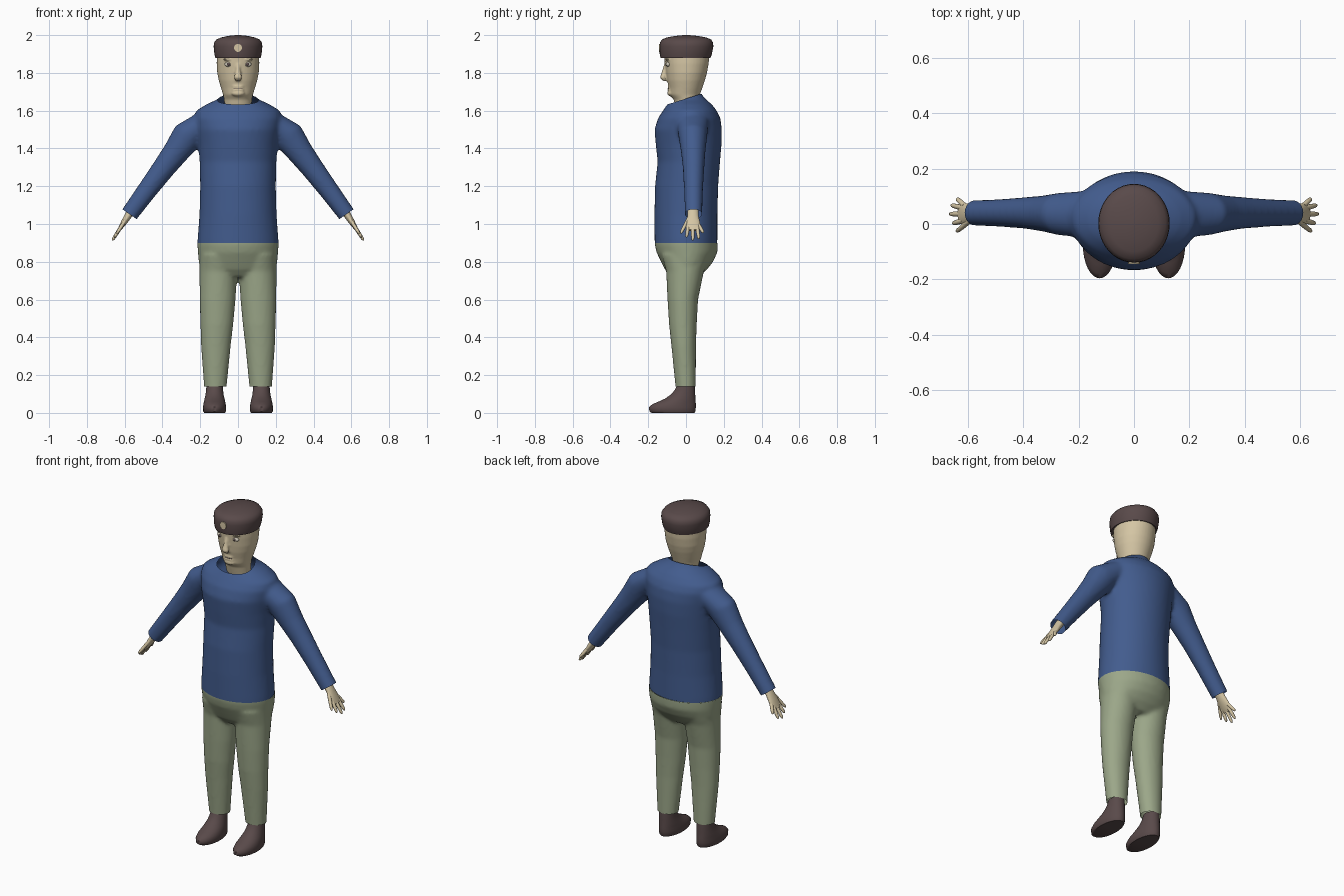
import bpy, bmesh, math
from mathutils import Vector, Matrix

if "Cube" in bpy.data.objects:
    bpy.data.objects.remove(bpy.data.objects["Cube"])


def material(name, rgb):
    m = bpy.data.materials.new(name)
    m.diffuse_color = (*rgb, 1)
    m.use_nodes = True
    m.node_tree.nodes["Principled BSDF"].inputs["Base Color"].default_value = m.diffuse_color
    return m


SKIN = material("skin", (0.66, 0.56, 0.37))
BLUE = material("sweater blue", (0.055, 0.107, 0.27))
GREEN = material("trouser green", (0.33, 0.385, 0.25))
BROWN = material("dark brown", (0.10, 0.068, 0.068))
PALE = material("eye pale", (0.62, 0.58, 0.48))


def loft(bm, stations, axis=(0, 0, 1), n=32):
    """Skin elliptical rings (x, y, z, side radius, y radius) square to axis."""
    d = Vector(axis).normalized()
    u = Vector((0, 1, 0))
    u = (u - d * u.dot(d)).normalized()
    v = u.cross(d)
    rings = []
    for x, y, z, rs, ry in stations:
        c = Vector((x, y, z))
        rings.append([bm.verts.new(c + v * rs * math.cos(a) + u * ry * math.sin(a))
                      for a in (2 * math.pi * i / n for i in range(n))])
    for a, b in zip(rings, rings[1:]):
        for i in range(n):
            j = (i + 1) % n
            bm.faces.new((a[i], a[j], b[j], b[i]))
    bm.faces.new(rings[0][::-1])
    bm.faces.new(rings[-1])


def stack(bm, rows, cx=None, n=32):
    """Horizontal rings (z, half width, front y, back y); cx lists ring centres."""
    cx = cx or [0] * len(rows)
    loft(bm, [(c, (f + b) / 2, z, w, (b - f) / 2)
              for c, (z, w, f, b) in zip(cx, rows)], n=n)


def ball(bm, centre, size):
    bmesh.ops.create_uvsphere(bm, u_segments=20, v_segments=12, radius=1,
                              matrix=Matrix.Translation(centre) @ Matrix.Diagonal((*size, 1)))


def finish(name, bm, mat, voxel=0, cuts=(), smooth=4):
    """Make the object; optionally fuse by voxels and trim open at planes."""
    bmesh.ops.recalc_face_normals(bm, faces=bm.faces)
    me = bpy.data.meshes.new(name)
    bm.to_mesh(me)
    bm.free()
    ob = bpy.data.objects.new(name, me)
    bpy.context.collection.objects.link(ob)
    if voxel:
        r = ob.modifiers.new("fuse", 'REMESH')
        r.mode, r.voxel_size = 'VOXEL', voxel
        s = ob.modifiers.new("soften", 'SMOOTH')
        s.factor, s.iterations = 0.5, smooth
        dg = bpy.context.evaluated_depsgraph_get()
        new = bpy.data.meshes.new_from_object(ob.evaluated_get(dg))
        ob.modifiers.clear()
        ob.data = new
        b = bmesh.new()
        b.from_mesh(new)
        for co, no in cuts:
            bmesh.ops.bisect_plane(b, geom=b.verts[:] + b.edges[:] + b.faces[:],
                                   plane_co=co, plane_no=no, clear_outer=True)
        b.to_mesh(new)
        b.free()
    ob.data.materials.clear()
    ob.data.materials.append(mat)
    bpy.ops.object.select_all(action='DESELECT')
    ob.select_set(True)
    bpy.context.view_layer.objects.active = ob
    bpy.ops.object.shade_smooth_by_angle(angle=math.radians(50))
    return ob


# Sweater: torso and sleeves fused, open at hem, cuffs and neck
bm = bmesh.new()
stack(bm, [(.85, .216, -.165, .165), (.92, .214, -.166, .166), (1.05, .204, -.167, .166),
           (1.2, .2, -.164, .170), (1.33, .203, -.15, .18), (1.42, .21, -.16, .188),
           (1.5, .222, -.167, .190), (1.56, .232, -.148, .182), (1.6, .222, -.122, .163),
           (1.635, .165, -.098, .135), (1.66, .108, -.08, .105), (1.69, .08, -.072, .08),
           (1.75, .075, -.07, .075)], n=48)
for s in (1, -1):
    loft(bm, [(s * .17, .035, 1.54, .07, .085), (s * .262, .036, 1.472, .084, .077),
              (s * .325, .038, 1.385, .07, .065), (s * .39, .04, 1.30, .061, .057),
              (s * .48, .04, 1.18, .053, .05), (s * .572, .04, 1.055, .047, .046),
              (s * .61, .04, 1.0, .045, .045)], (s * .57, 0, -.82))
finish("sweater", bm, BLUE, .012,
       [((0, 0, .9), (0, 0, -1)), ((0, 0, 1.664), (0, -.3, .95)),
        ((.574, 0, 1.052), (.57, 0, -.82)), ((-.574, 0, 1.052), (-.57, 0, -.82))])

# Trousers: hips and legs fused, open at waist and ankles
bm = bmesh.new()
stack(bm, [(.96, .214, -.165, .166), (.89, .215, -.165, .168), (.85, .212, -.156, .166),
           (.80, .208, -.132, .143), (.76, .2, -.112, .112), (.72, .13, -.08, .07)], n=48)
for s in (1, -1):
    stack(bm, [(.84, .1, -.13, .13), (.75, .1, -.105, .095), (.6, .095, -.098, .064),
               (.47, .087, -.09, .057), (.36, .079, -.078, .053), (.14, .06, -.056, .052),
               (.09, .057, -.053, .05)],
          [s * c for c in (.104, .104, .108, .112, .117, .12, .12)])
finish("trousers", bm, GREEN, .011,
       [((0, 0, .9), (0, 0, 1)), ((0, 0, .14), (0, 0, -1))])

# Shoes
for s, side in ((1, "left"), (-1, "right")):
    bm = bmesh.new()
    stack(bm, [(0, .055, -.182, .045), (.008, .06, -.194, .05), (.03, .061, -.196, .052),
               (.046, .059, -.178, .052), (.06, .056, -.145, .051), (.075, .053, -.112, .05),
               (.095, .048, -.083, .049), (.12, .045, -.06, .048), (.145, .043, -.048, .046)],
          [s * .124] * 9)
    finish(side + "_shoe", bm, BROWN)

# Hands: flat palm with four fingers and a thumb spread along y
for s, side in ((1, "left"), (-1, "right")):
    def at(t, y):
        return Vector((s * (.574 + .094 * t), y, 1.055 - .146 * t))

    bm = bmesh.new()
    loft(bm, [(*at(t, .037), a, b) for t, a, b in
              ((-.2, .022, .028), (.1, .019, .03), (.3, .016, .037),
               (.48, .012, .04), (.6, .008, .032))], (s * .094, 0, -.146), 20)
    for t0, y0, t1, y1 in ((.2, .012, .72, -.028), (.45, .012, .86, .002),
                           (.45, .036, .98, .036), (.45, .058, .92, .068),
                           (.4, .066, .70, .092)):
        a, b = at(t0, y0), at(t1, y1)
        loft(bm, [(*a.lerp(b, k), r, r) for k, r in
                  ((0, .010), (.5, .0095), (.85, .008), (.96, .005), (1, .001))], b - a, 10)
    finish(side + "_hand", bm, SKIN)

# Head with nose, brow ridges, lips and chin
bm = bmesh.new()
stack(bm, [(1.60, .07, -.05, .065), (1.66, .074, -.066, .068), (1.685, .079, -.086, .074),
           (1.72, .09, -.09, .086), (1.76, .102, -.1, .10), (1.80, .11, -.106, .111),
           (1.85, .113, -.112, .12), (1.89, .112, -.115, .123), (1.94, .1, -.1, .11)], n=40)
loft(bm, [(0, -.104, 1.85, .01, .011), (0, -.113, 1.81, .013, .014),
          (0, -.123, 1.775, .022, .015), (0, -.115, 1.758, .015, .008)], (0, 0, -1), 16)
ball(bm, (0, -.082, 1.692), (.035, .017, .016))
for z in (1.710, 1.728):
    ball(bm, (0, -.089, z), (.03, .009, .008))
for s in (1, -1):
    ball(bm, (s * .05, -.098, 1.872), (.03, .012, .008))
finish("head", bm, SKIN, .006, smooth=2)

# Eyes, pupils and mouth line
for s, side in ((1, "left"), (-1, "right")):
    bm = bmesh.new()
    ball(bm, (s * .05, -.094, 1.845), (.021, .012, .013))
    finish(side + "_eye", bm, PALE)
    bm = bmesh.new()
    ball(bm, (s * .05, -.104, 1.845), (.008, .004, .008))
    finish(side + "_pupil", bm, BROWN)
bm = bmesh.new()
ball(bm, (0, -.092, 1.719), (.024, .005, .003))
finish("mouth_line", bm, BROWN)

# Soft round cap
bm = bmesh.new()
stack(bm, [(1.882, .112, -.126, .122), (1.88, .12, -.135, .13), (1.9, .125, -.139, .137),
           (1.94, .129, -.14, .145), (1.96, .127, -.138, .143), (1.977, .114, -.127, .133),
           (1.988, .088, -.1, .105), (1.996, .05, -.055, .06), (2.0, .012, -.015, .015)], n=40)
finish("cap", bm, BROWN)

# Plain round cap badge
bm = bmesh.new()
bmesh.ops.create_cone(bm, cap_ends=True, segments=20, radius1=.021, radius2=.021, depth=.008,
                      matrix=Matrix.Translation((0, -.14, 1.932)) @ Matrix.Rotation(math.pi / 2, 4, 'X'))
finish("cap_badge", bm, SKIN)
